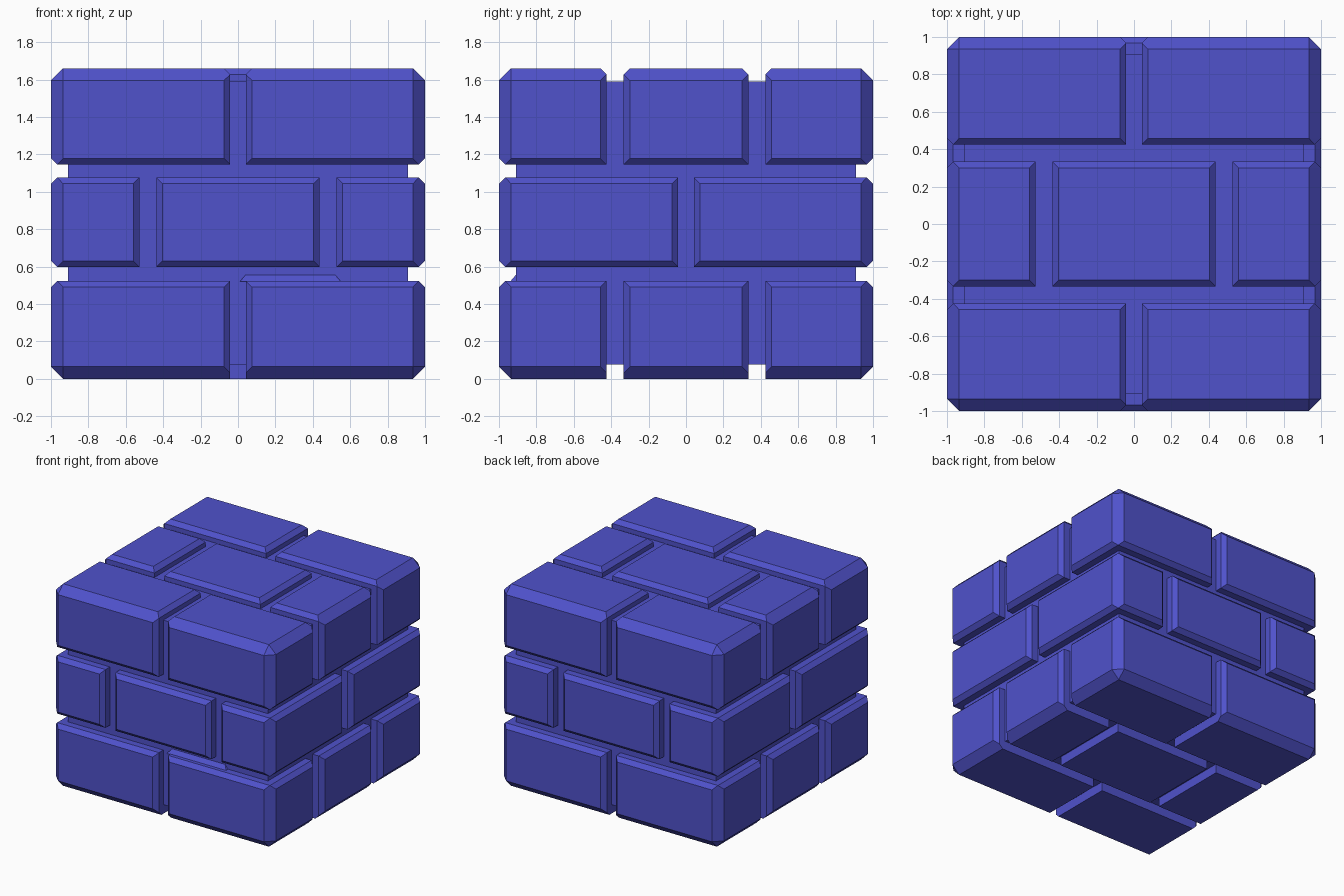
import bpy, bmesh
from itertools import product

if "Cube" in bpy.data.objects:
    bpy.data.objects.remove(bpy.data.objects["Cube"])

C, I = 0.065, 0.033          # chamfer on the block's outer edges / along the joints
TOP = 1.66

blue = bpy.data.materials.new("blue")
blue.diffuse_color = (0.08, 0.085, 0.6, 1)
blue.use_nodes = True
blue.node_tree.nodes["Principled BSDF"].inputs["Base Color"].default_value = blue.diffuse_color


def hull(name, points):
    """Convex solid around the points, with clean flat n-gons."""
    bm = bmesh.new()
    for p in points:
        bm.verts.new(p)
    bmesh.ops.remove_doubles(bm, verts=bm.verts[:], dist=1e-4)
    bmesh.ops.convex_hull(bm, input=bm.verts[:])
    bmesh.ops.dissolve_limit(bm, angle_limit=0.01, verts=bm.verts[:], edges=bm.edges[:])
    bmesh.ops.recalc_face_normals(bm, faces=bm.faces[:])
    me = bpy.data.meshes.new(name)
    bm.to_mesh(me)
    bm.free()
    me.materials.append(blue)
    ob = bpy.data.objects.new(name, me)
    bpy.context.collection.objects.link(ob)


def brick(name, *spans):
    """Box from three (low, high) spans; only edges touching the outside are chamfered."""
    limits = ((-1, 1), (-1, 1), (0, TOP))
    pts = []
    for corner in product((0, 1), repeat=3):
        outer = [spans[a][corner[a]] == limits[a][corner[a]] for a in range(3)]
        base_down = outer[2] and corner[2] == 0

        def inset(f, k):
            if outer[f] and outer[k]:
                return C
            if base_down and 2 in (f, k):      # joints stay sharp underneath
                return C - I if f != 2 and outer[3 - f - k] else 0
            return I if outer[f] or outer[k] else 0

        for f in range(3):
            p = [spans[a][corner[a]] for a in range(3)]
            for k in range(3):
                if k != f:
                    p[k] += inset(f, k) * (1 - 2 * corner[k])
            pts.append(p)
    hull(name, pts)


halves = [(-1, -0.042), (0.042, 1)]
thirds = [(-1, -0.527), (-0.437, 0.437), (0.527, 1)]
rows = [(-1, -0.425), (-0.333, 0.333), (0.425, 1)]

# top and bottom courses share one layout
for course, z in (("bottom", (0, 0.523)), ("top", (1.145, TOP))):
    for r, y in enumerate(rows):
        for x in (thirds if r == 1 else halves):
            brick(course + "_brick", x, y, z)

# middle course is staggered
for y in halves:
    for x in thirds:
        brick("middle_brick", x, y, (0.597, 1.076))

# recessed mortar core
hull("mortar_core", product((-0.91, 0.91), (-0.91, 0.91), (0.075, 1.59)))

# small ledge of mortar in the lower front joint
hull("mortar_ledge", [(x, y, 0.52) for x in (0.01, 0.55) for y in (-0.94, -0.9)]
     + [(x, -0.91, 0.555) for x in (0.04, 0.52)])
